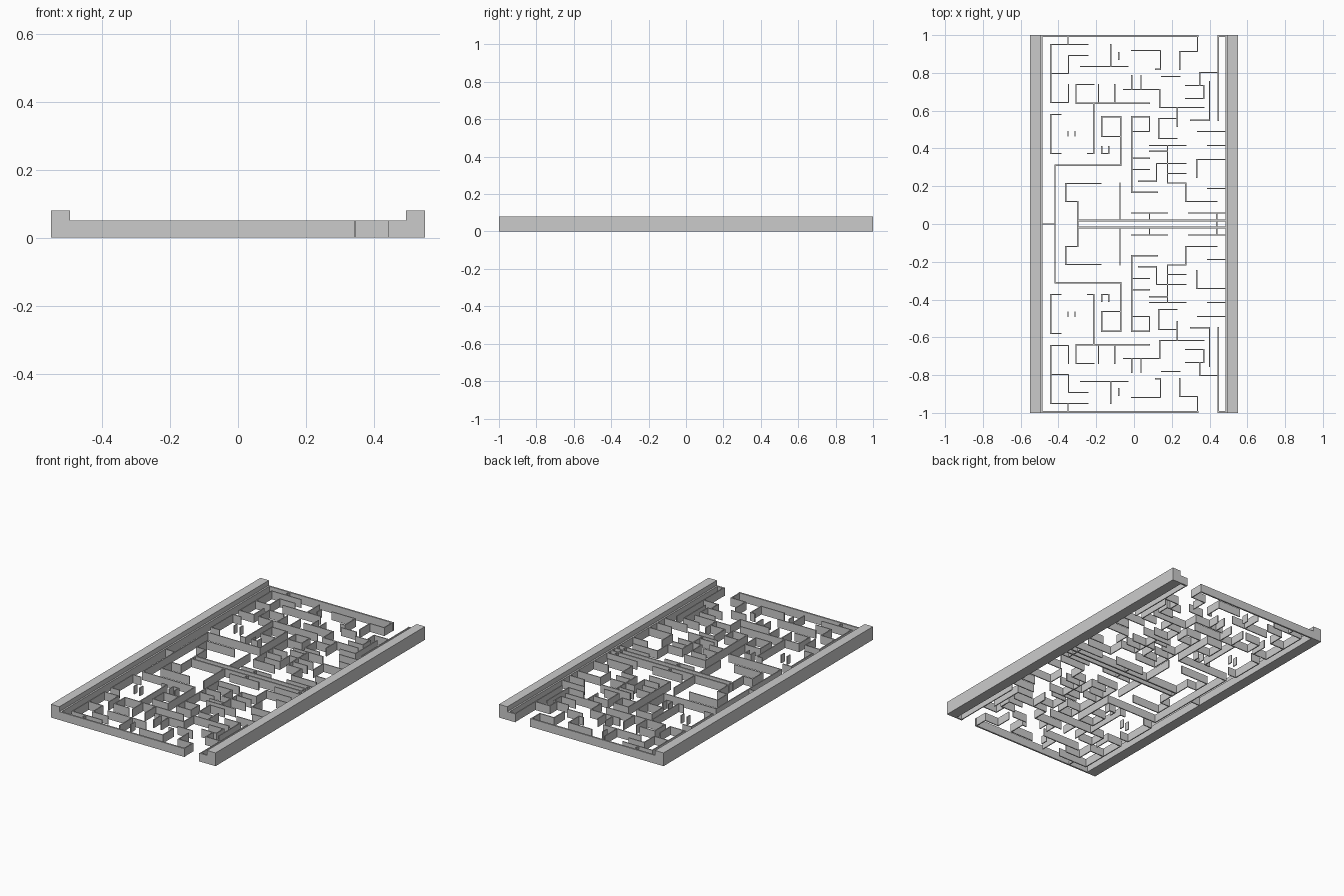
import bpy, bmesh
from mathutils import Matrix

WALL_H = 0.05
WALL_T = 0.006


def add_box(bm, x0, x1, y0, y1, h):
    m = (Matrix.Translation(((x0 + x1) / 2, (y0 + y1) / 2, h / 2))
         @ Matrix.Diagonal((x1 - x0, y1 - y0, h, 1)))
    bmesh.ops.create_cube(bm, size=1, matrix=m)


def make_object(name, bm, mirror_axis=None):
    mesh = bpy.data.meshes.new(name)
    bm.to_mesh(mesh)
    bm.free()
    ob = bpy.data.objects.new(name, mesh)
    bpy.context.collection.objects.link(ob)
    if mirror_axis is not None:
        mod = ob.modifiers.new("mirror", "MIRROR")
        mod.use_axis = [i == mirror_axis for i in range(3)]
        mod.use_mirror_merge = False
    return ob


def make_walls(name, paths, t=WALL_T, mirrored=True):
    """Each path is x, y, x, y ... in thousandths; every leg becomes a thin wall."""
    bm = bmesh.new()
    for path in paths:
        pts = [(path[i] / 1000, path[i + 1] / 1000) for i in range(0, len(path), 2)]
        for (ax, ay), (bx, by) in zip(pts, pts[1:]):
            add_box(bm, min(ax, bx) - t / 2, max(ax, bx) + t / 2,
                    min(ay, by) - t / 2, max(ay, by) + t / 2, WALL_H)
    return make_object(name, bm, 1 if mirrored else None)


# tall side rails
bm = bmesh.new()
add_box(bm, 0.494, 0.55, -1, 1, 0.08)
make_object("side_rails", bm, 0)

# outer border with entrance gap near the right end
make_walls("border_walls", [
    (-489, 0, -489, 995, 337, 995),
    (489, 0, 489, 995, 446, 995),
], t=0.01)

# double wall across the middle
make_walls("centre_double_wall", [(-298, 19, 489, 19)], t=0.009)
make_walls("centre_stub", [(-488, 0, -419, 0)], mirrored=False)

# maze, outer left area
make_walls("maze_outer_left", [
    (-350, 992, -350, 951),
    (-245, 951, -441, 951, -441, 644, -346, 644, -346, 739),
    (-441, 797, -346, 797, -346, 893, -245, 893),
    (-282, 834, -33, 834),
    (-123, 834, -123, 951),
    (-81, 908, -81, 872),
    (-213, 739, -308, 739, -308, 639, 83, 639),
    (-187, 739, -187, 639),
    (-102, 739, -102, 639),
    (-213, 639, -213, 374, -245, 374),
])

# maze, outer right area
make_walls("maze_outer_right", [
    (337, 992, 337, 914, 242, 914, 242, 819),
    (446, 992, 446, 549),
    (-12, 919, 141, 919, 141, 819, 115, 819),
    (443, 803, 348, 803, 348, 734),
    (274, 734, 369, 734, 369, 665, 274, 665),
    (400, 755, 400, 549, 300, 549),
    (147, 781, 242, 781),
    (-55, 713, 136, 713, 136, 617, 369, 617),
    (-12, 785, -12, 713),
    (38, 785, 38, 713),
    (229, 617, 229, 517),
    (226, 559, 131, 559, 131, 453, 226, 453),
    (337, 490, 490, 490),
])

# maze, inner left area
make_walls("maze_inner_left", [
    (-388, 580, -441, 580, -441, 374, -388, 374),
    (-350, 490, -350, 466),
    (-312, 490, -312, 466),
    (-171, 464, -171, 568, -70, 568, -70, 311, -419, 311, -419, 0),
    (-171, 464, -70, 464),
    (-171, 411, -171, 374, -134, 374, -134, 411),
    (-176, 215, -361, 215, -361, 120, -298, 120, -298, 0),
    (-75, 218, -75, 20),
])

# maze, inner right area
make_walls("maze_inner_right", [
    (125, 168, -12, 168, -12, 568, 83, 568, 83, 490, -12, 490),
    (-12, 348, 83, 348),
    (-12, 289, 83, 289),
    (83, 416, 274, 416),
    (390, 416, 490, 416),
    (83, 385, 178, 385),
    (274, 321, 120, 321, 120, 226, 25, 226),
    (178, 268, 274, 268),
    (178, 416, 178, 218, 274, 218, 274, 120, 438, 120),
    (490, 342, 332, 342, 332, 247),
    (390, 187, 490, 187),
    (-12, 58, 178, 58),
    (83, 58, 83, 20),
    (289, 58, 490, 58),
    (438, 58, 438, 0),
])
